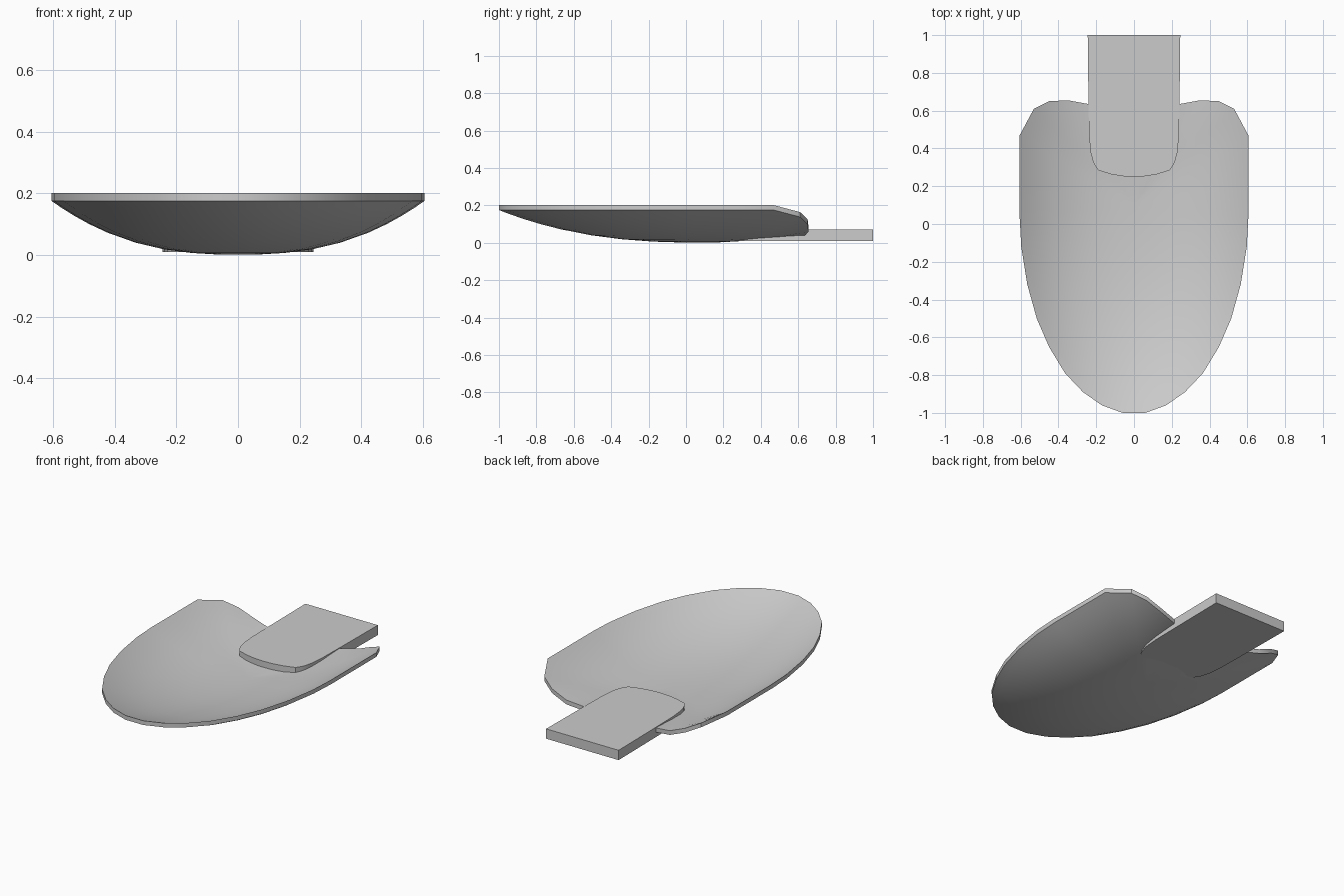
import bpy, bmesh

if "Cube" in bpy.data.objects:
    bpy.data.objects.remove(bpy.data.objects["Cube"])

def finish(name, bm, angle):
    bmesh.ops.recalc_face_normals(bm, faces=bm.faces)
    me = bpy.data.meshes.new(name)
    bm.to_mesh(me)
    bm.free()
    ob = bpy.data.objects.new(name, me)
    bpy.context.collection.objects.link(ob)
    bpy.ops.object.select_all(action='DESELECT')
    ob.select_set(True)
    bpy.context.view_layer.objects.active = ob
    bpy.ops.object.shade_smooth_by_angle(angle=angle)
    return ob

def mirrored(half):
    """Close a right-hand half outline by mirroring points off the centre line."""
    return half + [(-p[0],) + tuple(p[1:]) for p in reversed(half) if p[0] > 0.001]

# Bowl: right half rim as x, y, underside height, curve exponent
rim = mirrored([
    (0.06, -1.0, .175, 2.5), (.17, -.96, .175, 2.5), (.27, -.89, .175, 2.5),
    (.365, -.79, .175, 2.5), (.45, -.65, .175, 2.5), (.515, -.5, .175, 2.5),
    (.565, -.32, .175, 2.5), (.597, -.12, .175, 2.5), (.605, .03, .175, 2.5),
    (.605, .25, .175, 2.5), (.605, .47, .175, 2.5), (.53, .61, .138, 2.4),
    (.45, .65, .10, 2.2), (.35, .655, .06, 1.8), (.24, .635, .04, 1.5),
    (.12, .61, .035, 1.5), (0, .60, .035, 1.5)])
CY, THICK = .1, .026
steps = [.12, .25, .4, .55, .7, .8, .88, .95, 1]
bm = bmesh.new()
n = len(rim)
edges = []
for dz in (0, THICK):
    centre = bm.verts.new((0, CY, .001 + dz))
    prev = None
    for s in steps:
        ring = [bm.verts.new((x * s, CY + (y - CY) * s, .001 + (z - .001) * s ** e + dz))
                for x, y, z, e in rim]
        for i in range(n):
            j = (i + 1) % n
            if prev:
                bm.faces.new((prev[i], prev[j], ring[j], ring[i]))
            else:
                bm.faces.new((centre, ring[j], ring[i]))
        prev = ring
    edges.append(prev)
for i in range(n):
    j = (i + 1) % n
    bm.faces.new((edges[0][i], edges[0][j], edges[1][j], edges[1][i]))
finish("bowl", bm, .6)

# Flat handle tongue with a rounded inner end
bm = bmesh.new()
outline = mirrored([(0, .25), (.06, .253), (.12, .263), (.19, .285), (.215, .325),
                    (.23, .38), (.238, .47), (.241, .65), (.245, 1.0)])
face = bm.faces.new([bm.verts.new((x, y, .01)) for x, y in outline])
ext = bmesh.ops.extrude_face_region(bm, geom=[face])
for v in ext["geom"]:
    if isinstance(v, bmesh.types.BMVert):
        v.co.z = .07
finish("handle_tongue", bm, .6)
